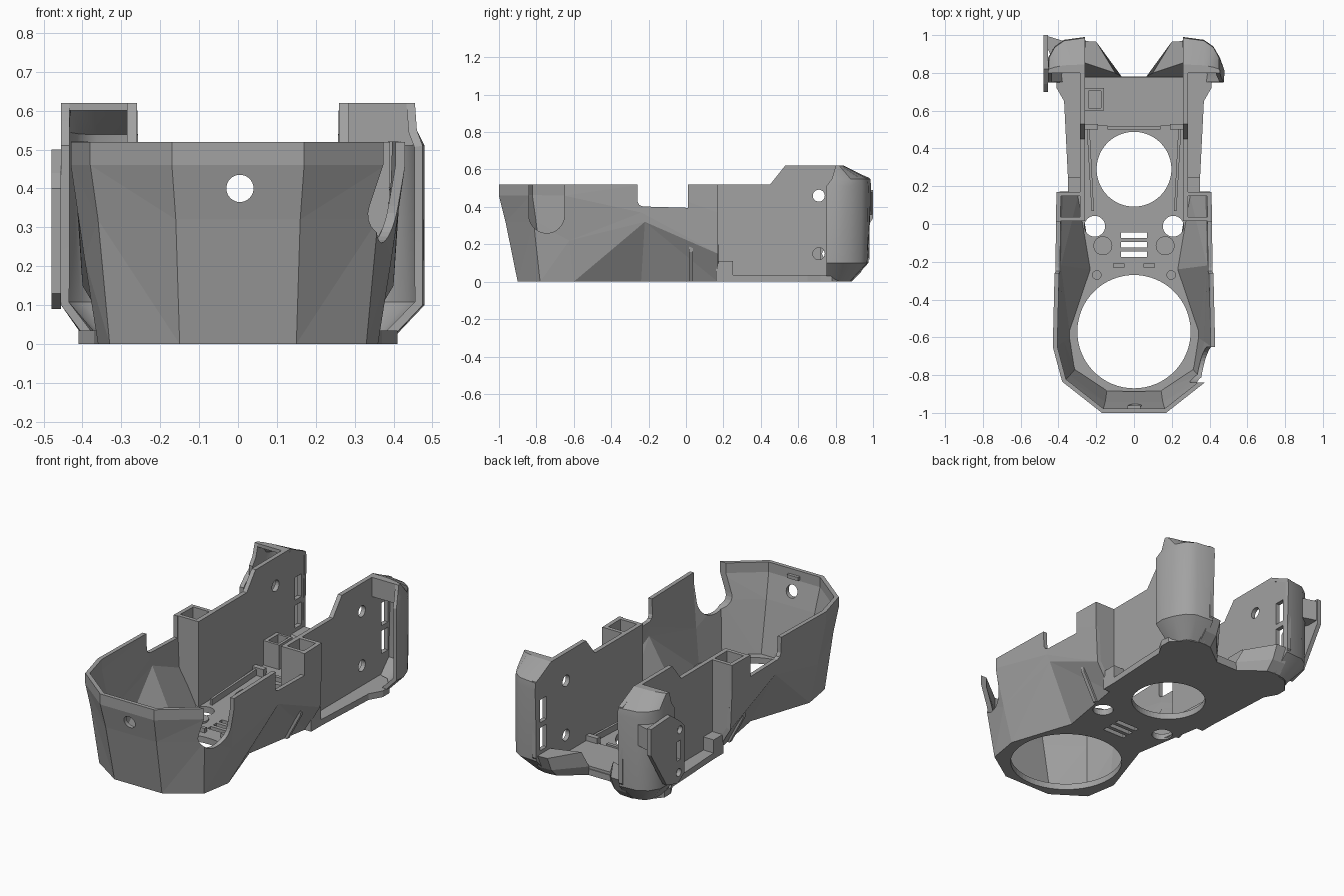
import bpy, bmesh, math

if "Cube" in bpy.data.objects:
    bpy.data.objects.remove(bpy.data.objects["Cube"])

grey = bpy.data.materials.new("mid_grey")
grey.diffuse_color = (0.36, 0.36, 0.36, 1)
grey.use_nodes = True
grey.node_tree.nodes["Principled BSDF"].inputs["Base Color"].default_value = grey.diffuse_color


def activate(ob):
    bpy.ops.object.select_all(action='DESELECT')
    ob.select_set(True)
    bpy.context.view_layer.objects.active = ob


def make(name, bm, solid=True):
    if solid:
        bmesh.ops.recalc_face_normals(bm, faces=bm.faces)
    me = bpy.data.meshes.new(name)
    bm.to_mesh(me)
    bm.free()
    ob = bpy.data.objects.new(name, me)
    bpy.context.collection.objects.link(ob)
    me.materials.append(grey)
    return ob


def loft(name, rings, closed=True, diag=None):
    """Skin a stack of rings; closed makes a capped solid, open a strip.
    diag gives the crease direction for each segment of a strip."""
    bm = bmesh.new()
    vs = [[bm.verts.new(p) for p in r] for r in rings]
    n = len(rings[0])
    for a, b in zip(vs, vs[1:]):
        for i in range(n if closed else n - 1):
            j = (i + 1) % n
            if diag is None:
                bm.faces.new((a[i], a[j], b[j], b[i]))
            elif diag[i]:
                bm.faces.new((a[i], a[j], b[j]))
                bm.faces.new((a[i], b[j], b[i]))
            else:
                bm.faces.new((a[i], a[j], b[i]))
                bm.faces.new((a[j], b[j], b[i]))
    if closed:
        bm.faces.new(vs[0][::-1])
        bm.faces.new(vs[-1])
    return make(name, bm, closed)


def prism(name, pts, axis, lo, hi):
    """Extrude a 2D outline along an axis."""
    def put(p, t):
        return {'x': (t, p[0], p[1]), 'y': (p[0], t, p[1]), 'z': (p[0], p[1], t)}[axis]
    return loft(name, [[put(p, t) for p in pts] for t in (lo, hi)])


def box(name, x0, x1, y0, y1, z0, z1):
    return prism(name, [(x0, y0), (x1, y0), (x1, y1), (x0, y1)], 'z', z0, z1)


def disc(name, axis, a, b, r, lo, hi, n=48):
    pts = [(a + r * math.cos(2 * math.pi * i / n), b + r * math.sin(2 * math.pi * i / n))
           for i in range(n)]
    return prism(name, pts, axis, lo, hi)


def apply_mod(ob, kind, **props):
    m = ob.modifiers.new(kind.lower(), kind)
    for k, v in props.items():
        setattr(m, k, v)
    activate(ob)
    bpy.ops.object.modifier_apply(modifier=m.name)


def cut(ob, *cutters):
    for c in cutters:
        apply_mod(ob, 'BOOLEAN', operation='DIFFERENCE', solver='EXACT', object=c)
        bpy.data.objects.remove(c, do_unlink=True)


def sx(pts, s):
    return [(p[0] * s,) + tuple(p[1:]) for p in pts]


# floor plate with round openings and plain vents
half = [(.15, -.90), (.33, -.78), (.36, -.60), (.24, -.24), (.31, .17), (.35, .25), (.37, .65),
        (.41, .72), (.41, .78), (.34, .86), (.25, .885), (.20, .88), (.07, .78)]
floor = prism("floor_plate", half + sx(half, -1)[::-1], 'z', 0, .035)
cut(floor, disc("c", 'z', 0, -.57, .30, -.1, .1, 64), disc("c", 'z', 0, .29, .198, -.1, .1, 64))
for s in (-1, 1):
    cut(floor, disc("c", 'z', s * .208, -.012, .055, -.1, .1, 32))
for y in (-.16, -.11, -.06):
    cut(floor, box("c", -.07, .07, y - .014, y + .014, -.1, .1))

# faceted front bowl, open at the rear, with the pinched waist
levels = [
    [(.15, -.90, 0), (.33, -.78, 0), (.36, -.60, 0), (.24, -.24, 0), (.31, .17, 0)],
    [(.16, -.965, .32), (.36, -.815, .32), (.395, -.625, .22), (.41, -.22, .32), (.40, .17, .15)],
    [(.17, -1.0, .46), (.38, -.835, .46), (.43, -.65, .46), (.415, -.24, .37), (.41, .17, .37)],
    [(.17, -1.0, .52), (.38, -.835, .52), (.43, -.65, .52), (.42, -.24, .52), (.41, .17, .52)]]
rings = [sx(h, -1)[::-1] + h for h in levels]
bowl = loft("front_bowl", rings, closed=False, diag=[1, 0, 0, 0, 0, 1, 1, 1, 0])
apply_mod(bowl, 'SOLIDIFY', thickness=.024, offset=-1)
cut(bowl, disc("c", 'y', .005, .40, .035, -1.2, -.8, 32))           # front hole
notch = [(.01, .395), (.01, .7), (-.26, .7), (-.26, .43), (-.25, .41), (-.23, .402)]
cut(bowl, prism("c", notch, 'x', -.6, .6))                          # side notches
u = [(-.745 + .095 * math.cos(a), .355 + .095 * math.sin(a))
     for a in [math.pi + math.pi * i / 16 for i in range(17)]]
cut(bowl, prism("c", u + [(-.65, .7), (-.84, .7)], 'x', .2, .6))    # right U slot

# small clip tabs inside the bowl
box("bowl_front_tab", -.06, .06, -.90, -.885, .036, .055)
box("bowl_upper_tab", -.035, .035, -.98, -.96, .47, .49)

wall_outline = [(.02, 0), (.02, .52), (.45, .52), (.53, .62), (.83, .62), (.98, .555),
                (.98, .12), (.885, 0)]
panel = [(.26, .0), (.30, 0), (.385, .16), (.395, .32), (.395, .52), (.26, .52)]
wing_rings = [
    (0, [(.38, .75), (.385, .79), (.37, .83), (.35, .86), (.32, .875), (.25, .885)]),
    (.10, [(.475, .75), (.48, .81), (.455, .88), (.42, .935), (.37, .968), (.26, .975)]),
    (.51, [(.475, .75), (.48, .81), (.455, .88), (.42, .94), (.37, .975), (.26, .99)]),
    (.55, [(.46, .78), (.46, .82), (.45, .88), (.42, .935), (.37, .97), (.26, .985)]),
    (.62, [(.455, .80), (.455, .81), (.45, .82), (.42, .83), (.37, .84), (.26, .845)])]

for s, side in ((-1, "left"), (1, "right")):
    # tall thin side wall with screw holes and two rear slots
    wall = prism(side + "_side_wall", wall_outline, 'x', s * .26, s * .285)
    for z in (.15, .46):
        cut(wall, disc("c", 'x', .71, z, .032, -.6, .6, 24))
    for z0, z1 in ((.15, .28), (.31, .44)):
        cut(wall, box("c", -.6, .6, .885, .945, z0, z1))

    # hollow corner column
    for y, nm in ((.015, "front"), (.148, "rear")):
        prism(f"{side}_column_{nm}", sx(panel, s), 'y', y, y + .022)
    box(side + "_ledge_step", s * .28, s * .35, .16, .25, .0, .11)

    # rounded rear wing, open towards the front
    lim = .455 if s < 0 else .48
    rr = [[(min(x, lim) * s, y, z) for x, y in (h if s > 0 else h[::-1])] for z, h in wing_rings]
    wing = loft(side + "_rear_wing", rr, closed=False)
    apply_mod(wing, 'SOLIDIFY', thickness=.022, offset=-1)
    activate(wing)
    bpy.ops.object.shade_smooth_by_angle(angle=math.radians(32))
    cap = [(min(x, lim) * s, y) for x, y in wing_rings[-1][1]] + [(s * .26, .80)]
    prism(side + "_wing_cap", cap, 'z', .60, .62)

    # sloped rear foot beside the back notch
    lo = [(.07, .78), (.20, .88), (.28, .885), (.28, .78)]
    mid = [(.065, .78), (.20, .93), (.28, .935), (.28, .78)]
    hi = [(.10, .80), (.20, .965), (.28, .97), (.28, .86)]
    loft(side + "_rear_foot", [[(x * s, y, z) for x, y in h]
                               for h, z in ((lo, 0), (mid, .05), (hi, .13))])

    # low inner rails, bosses and clips on the floor
    rail = [(.212, .07), (.225, .07), (.25, .51), (.235, .51)]
    prism(side + "_inner_rail", sx(rail, s), 'z', .02, .07)
    box(side + "_rail_clip", s * .19, s * .26, .50, .53, .02, .08)
    box(side + "_floor_clip", s * .05, s * .11, -.23, -.21, .02, .06)
    disc(side + "_magnet_boss", 'z', s * .165, -.115, .05, .02, .045, 32)
    disc(side + "_pin_boss", 'z', s * .197, -.27, .025, .02, .045, 24)

# closed upper front of the right wing
box("right_wing_brow", .28, .45, .80, .82, .51, .615)

# raised rear deck and lip
box("rear_deck", -.26, .26, .52, .775, .02, .05)
box("deck_lip", -.14, .14, .50, .52, .02, .06)
cable_box = box("cable_box", -.26, -.16, .60, .72, .03, .19)
cut(cable_box, box("c", -.24, -.175, .615, .705, .06, .3))

# flat mounting plate outside the left wing
plate = prism("left_mount_plate", [(.70, .13), (.70, .40), (.74, .44), (.82, .50), (1.0, .49),
              (1.0, .34), (.86, .12), (.76, .09)], 'x', -.48, -.455)
cut(plate, disc("c", 'x', .75, .15, .022, -.6, -.3, 24), disc("c", 'x', .74, .39, .022, -.6, -.3, 24))
cut(plate, box("c", -.6, -.3, .735, .765, .22, .33))
prism("left_plate_web", [(-.475, 1.0), (-.475, .97), (-.44, .89), (-.36, .965)], 'z', .36, .48)
